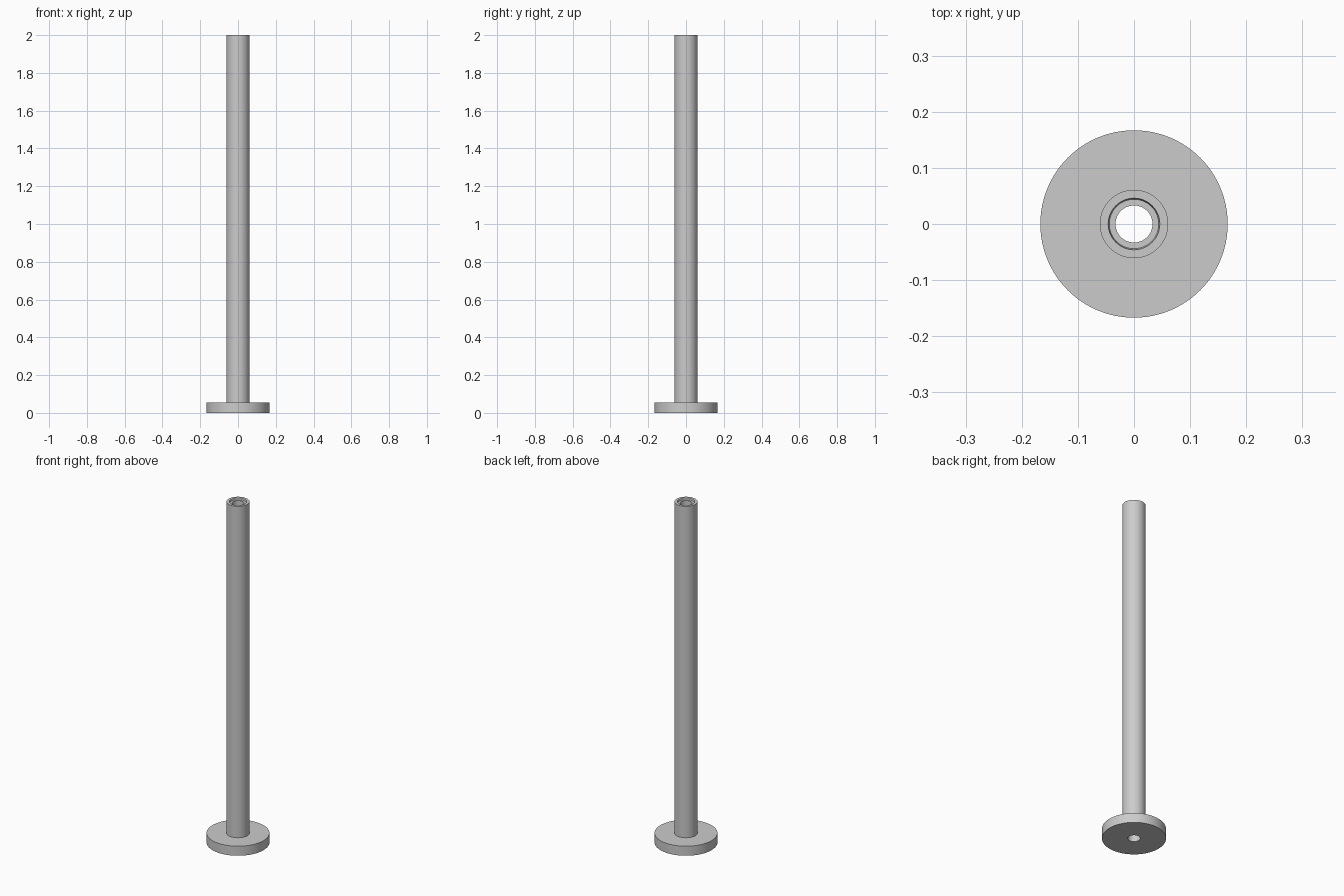
import bpy, math

if "Cube" in bpy.data.objects:
    bpy.data.objects.remove(bpy.data.objects["Cube"])

SEGMENTS = 96

grey = bpy.data.materials.new("plain_grey")
grey.diffuse_color = (0.6, 0.6, 0.6, 1)
grey.use_nodes = True
grey.node_tree.nodes["Principled BSDF"].inputs["Base Color"].default_value = grey.diffuse_color


def lathe(name, profile):
    """Revolve a closed (radius, height) profile around the z axis."""
    n = len(profile)
    verts = [(r * math.cos(a), r * math.sin(a), z)
             for a in (2 * math.pi * i / SEGMENTS for i in range(SEGMENTS))
             for r, z in profile]
    faces = []
    for i in range(SEGMENTS):
        a, b = i * n, (i + 1) % SEGMENTS * n
        for j in range(n):
            k = (j + 1) % n
            faces.append((a + j, b + j, b + k, a + k))
    mesh = bpy.data.meshes.new(name)
    mesh.from_pydata(verts, [], faces)
    mesh.materials.append(grey)
    obj = bpy.data.objects.new(name, mesh)
    bpy.context.collection.objects.link(obj)
    bpy.ops.object.select_all(action='DESELECT')
    obj.select_set(True)
    bpy.context.view_layer.objects.active = obj
    bpy.ops.object.shade_smooth_by_angle(angle=math.radians(30))
    return obj


BORE = 0.033
# One turned piece: flange, tube, shallow stepped recess at the top, through bore
lathe("flanged_tube", [
    (BORE, 0), (0.167, 0), (0.167, 0.056), (0.061, 0.056),   # flange
    (0.061, 2.0), (0.046, 2.0),                              # tube and rim
    (0.044, 1.99), (BORE, 1.99),                             # recess
])
